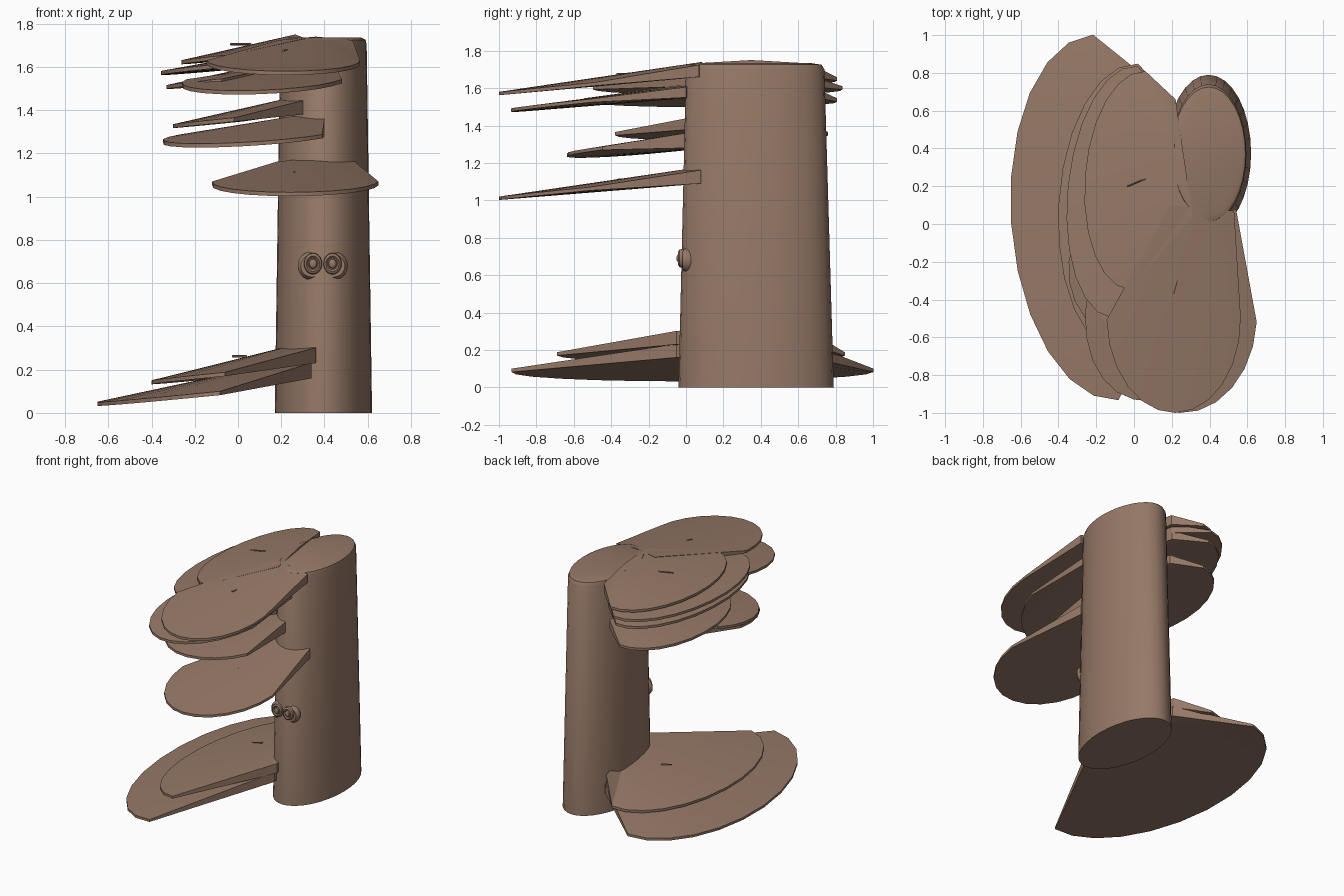
import bpy, bmesh, math
from mathutils import Vector, Matrix

if "Cube" in bpy.data.objects:
    bpy.data.objects.remove(bpy.data.objects["Cube"])

bark = bpy.data.materials.new("bark_brown")
bark.diffuse_color = (0.305, 0.191, 0.136, 1)
bark.use_nodes = True
bark.node_tree.nodes["Principled BSDF"].inputs["Base Color"].default_value = bark.diffuse_color


def finish(name, bm, angle=30):
    bmesh.ops.recalc_face_normals(bm, faces=bm.faces)
    me = bpy.data.meshes.new(name)
    bm.to_mesh(me)
    bm.free()
    me.materials.append(bark)
    ob = bpy.data.objects.new(name, me)
    bpy.context.collection.objects.link(ob)
    bpy.ops.object.select_all(action='DESELECT')
    ob.select_set(True)
    bpy.context.view_layer.objects.active = ob
    bpy.ops.object.shade_smooth_by_angle(angle=math.radians(angle))
    return ob


# Trunk: tapered oval log with a bevelled top
def trunk():
    bm = bmesh.new()
    rings, n = [], 32
    for z, cx, cy, rx, ry in [(0, .395, .375, .225, .415), (1.70, .395, .37, .2, .37),
                              (1.725, .395, .37, .195, .355), (1.735, .39, .35, .18, .31)]:
        rings.append([bm.verts.new((cx + rx * math.cos(2 * math.pi * i / n),
                                    cy + ry * math.sin(2 * math.pi * i / n), z)) for i in range(n)])
    for lo, hi in zip(rings, rings[1:]):
        for i in range(n):
            j = (i + 1) % n
            bm.faces.new((lo[i], lo[j], hi[j], hi[i]))
    bm.faces.new(rings[0])
    bm.faces.new(rings[-1])
    finish("trunk", bm)


# Shelf fungus: half-oval rim, rising as a thickening wedge to its root on the trunk
def shelf(name, tip, centre, width, root_a, root_b, z_top, z_bot, slope=.1, thick=.018, n=12):
    bm = bmesh.new()
    c, t = Vector(centre), Vector(tip[:2])
    length = (t - c).length
    d = (t - c).normalized()
    side = Vector((-d.y, d.x))
    pts = []
    for i in range(n + 1):
        a = -math.pi / 2 + math.pi * i / n
        u = length * math.cos(a)
        p = c + d * u + side * width * math.sin(a)
        z = tip[2] + slope * (length - u)
        pts.append((p.x, p.y, z, z - thick))
    ra, rb = Vector(root_a), Vector(root_b)
    if (ra - rb).dot(side) < 0:
        ra, rb = rb, ra
    drop = (z_top - z_bot) * .2
    pts.append((ra.x, ra.y, z_top - drop, z_bot))
    pts.append((rb.x, rb.y, z_top - drop, z_bot))
    top = [bm.verts.new((p[0], p[1], p[2])) for p in pts]
    bot = [bm.verts.new((p[0], p[1], p[3])) for p in pts]
    m = (ra + rb) / 2
    apex_t = bm.verts.new((m.x, m.y, z_top))
    apex_b = bm.verts.new((m.x, m.y, z_bot))
    for i in range(len(pts)):
        j = (i + 1) % len(pts)
        bm.faces.new((bot[i], bot[j], top[j], top[i]))
        bm.faces.new((top[i], top[j], apex_t))
        bm.faces.new((bot[j], bot[i], apex_b))
    finish(name, bm)


# Twig: thin rod between two points
def twig(name, a, b, r=.005):
    a, b = Vector(a), Vector(b)
    bm = bmesh.new()
    rot = (b - a).to_track_quat('Z', 'Y').to_matrix().to_4x4()
    bmesh.ops.create_cone(bm, cap_ends=True, segments=6, radius1=r, radius2=r,
                          depth=(b - a).length, matrix=Matrix.Translation((a + b) / 2) @ rot)
    finish(name, bm)


# Knob part: rounded oval ring or button facing the front
def knob(name, x, z, profile, sx=1, n=20):
    bm = bmesh.new()
    rings = [[bm.verts.new((x + sx * r * math.cos(2 * math.pi * i / n), y,
                            z + r * math.sin(2 * math.pi * i / n))) for i in range(n)]
             for r, y in profile]
    for a, b in zip(rings, rings[1:]):
        for i in range(n):
            j = (i + 1) % n
            bm.faces.new((a[i], a[j], b[j], b[i]))
    bm.faces.new(rings[0])
    bm.faces.new(rings[-1])
    finish(name, bm, 40)


trunk()

# Lower shelves
shelf("bottom_shelf", (-.65, .0, .05), (-.15, .035), .97, (.21, .66), (.34, -.05), .25, .16)
shelf("bottom_upper_shelf", (-.40, .1, .15), (-.02, .08), .77, (.2, .66), (.36, -.05), .32, .23)
# Middle shelves
shelf("middle_shelf", (.24, -1.0, 1.02), (.265, -.5), .385, (.18, .1), (.54, .08), 1.18, 1.09)
shelf("upper_front_left_shelf", (-.18, -.57, 1.245), (.06, -.22), .4, (.2, .25), (.4, 0), 1.38, 1.28)
shelf("upper_left_shelf", (-.30, .2, 1.335), (.0, .19), .57, (.2, .62), (.3, .03), 1.46, 1.38)
# Top cluster
shelf("cluster_front_low", (.0, -.93, 1.49), (.12, -.42), .37, (.19, .1), (.45, 0), 1.62, 1.55)
shelf("cluster_left_low", (-.33, .15, 1.515), (-.03, .13), .68, (.2, .64), (.3, .03), 1.64, 1.56)
shelf("cluster_left_mid", (-.35, .2, 1.58), (-.05, .17), .67, (.2, .64), (.3, .03), 1.69, 1.61)
shelf("cluster_front_top", (.22, -1.0, 1.58), (.21, -.5), .355, (.19, .1), (.53, .07), 1.74, 1.66)
shelf("cluster_left_top", (-.26, .25, 1.63), (.02, .23), .58, (.22, .66), (.31, .04), 1.75, 1.66)

# Twigs resting on the shelves
twig("twig_top_left", (-.035, .2, 1.705), (.06, .24, 1.705))
twig("twig_top_front", (.21, -.37, 1.675), (.245, -.24, 1.68))
twig("twig_middle", (.26, -.37, 1.11), (.29, -.22, 1.12))
twig("twig_bottom", (-.025, .2, .262), (.04, .24, .262))

# Paired knobs on the front of the trunk
for side, x in (("left", .347), ("right", .437)):
    s = -1 if side == "left" else 1
    knob("knob_base_" + side, x + s * .005, .68,
         [(.05, .04), (.066, .015), (.066, 0), (.052, -.018)])
    knob("knob_ring_" + side, x, .69,
         [(.04, .01), (.05, -.02), (.047, -.035), (.036, -.042), (.028, -.034),
          (.023, -.034), (.02, -.044), (.01, -.05)], .85)
